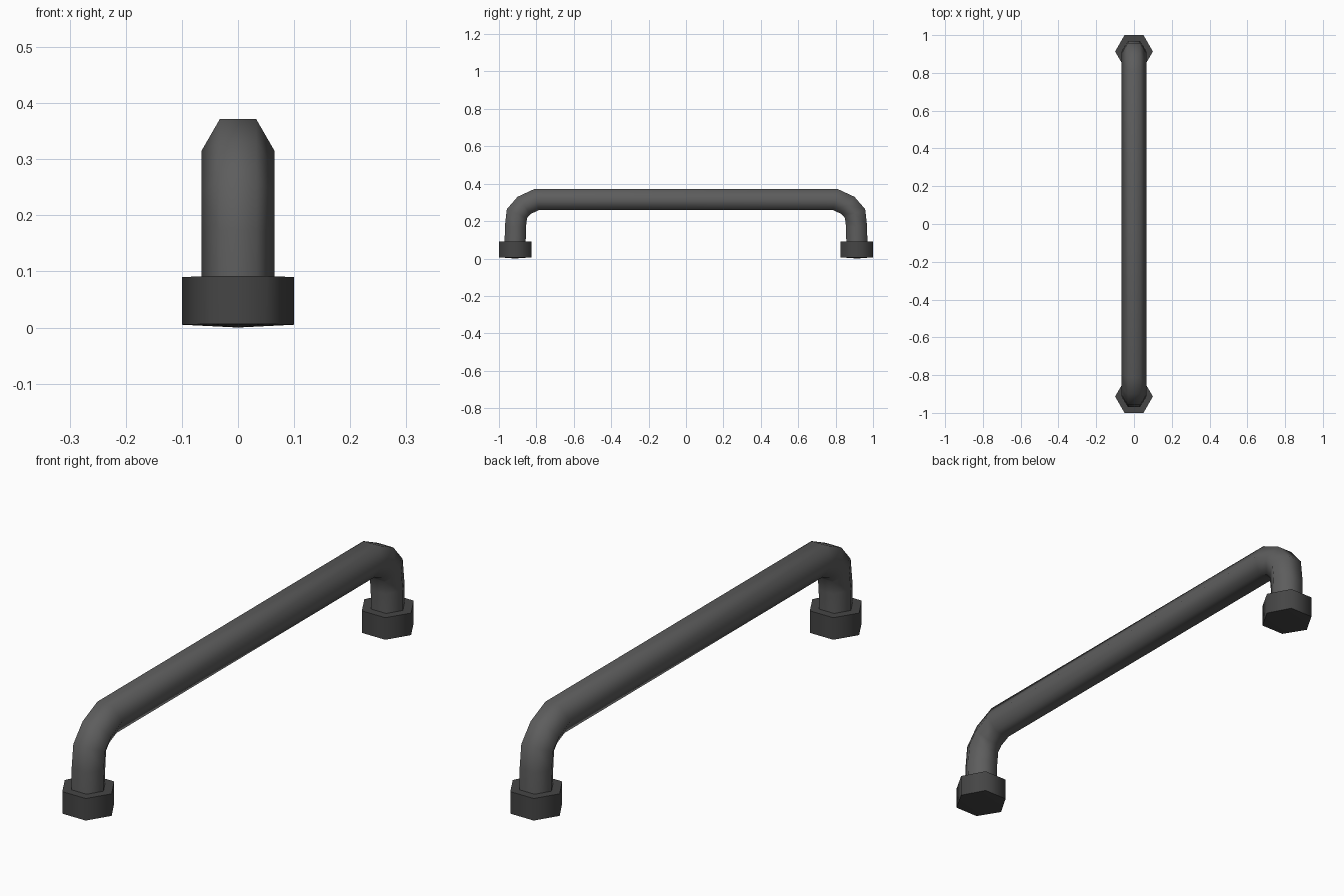
import bpy, bmesh, math
from mathutils import Vector

if "Cube" in bpy.data.objects:
    bpy.data.objects.remove(bpy.data.objects["Cube"])


def material(name, grey):
    m = bpy.data.materials.new(name)
    m.diffuse_color = (grey, grey, grey, 1)
    m.use_nodes = True
    m.node_tree.nodes["Principled BSDF"].inputs["Base Color"].default_value = m.diffuse_color
    return m


def finish(name, bm, mat):
    bmesh.ops.recalc_face_normals(bm, faces=bm.faces)
    me = bpy.data.meshes.new(name)
    bm.to_mesh(me)
    bm.free()
    ob = bpy.data.objects.new(name, me)
    bpy.context.collection.objects.link(ob)
    me.materials.append(mat)
    bpy.ops.object.select_all(action='DESELECT')
    ob.select_set(True)
    bpy.context.view_layer.objects.active = ob
    bpy.ops.object.shade_smooth_by_angle(angle=math.radians(65))
    return ob


def skin(bm, rings):
    for a, b in zip(rings, rings[1:]):
        for i in range(6):
            j = (i + 1) % 6
            bm.faces.new((a[i], a[j], b[j], b[i]))


HEX = [(math.cos(i * math.pi / 3), math.sin(i * math.pi / 3)) for i in range(6)]
bar_grey = material("bar_grey", 0.11)
nut_grey = material("nut_grey", 0.06)

# Bent hexagonal bar: half path (y, z), mirrored to the other end
half = [(0.914, 0.05), (0.912, 0.17), (0.904, 0.24), (0.866, 0.284), (0.799, 0.315)]
path = [Vector((0, -y, z)) for y, z in half]
path += [Vector((0, y, z)) for y, z in reversed(half)]
X = Vector((1, 0, 0))
R = 0.065
bm = bmesh.new()
rings = []
for i, p in enumerate(path):
    d_in = (p - path[max(i - 1, 0)]).normalized()
    d_out = (path[min(i + 1, len(path) - 1)] - p).normalized()
    if i == 0:
        d_in = d_out = Vector((0, 0, 1))
    if i == len(path) - 1:
        d_in = d_out = Vector((0, 0, -1))
    t = (d_in + d_out).normalized()
    n = X.cross(t) / t.dot(d_in)          # mitred section direction
    rings.append([bm.verts.new(p + X * c * R + n * s * R) for c, s in HEX])
skin(bm, rings)
bm.faces.new(rings[0])
bm.faces.new(rings[-1])
finish("handle_bar", bm, bar_grey)

# Hexagonal end nuts with a very shallow pointed underside
for side, label in ((-1, "front"), (1, "back")):
    bm = bmesh.new()
    cy = side * 0.9134
    rings = [[bm.verts.new((c * 0.1, cy + s * 0.1, z - 0.003 * abs(c))) for c, s in HEX]
             for z in (0.008, 0.093)]
    skin(bm, rings)
    tip = bm.verts.new((0, cy, 0))
    cap = bm.verts.new((0, cy, 0.092))
    for ring, centre in zip(rings, (tip, cap)):
        for i in range(6):
            bm.faces.new((ring[i], ring[(i + 1) % 6], centre))
    finish(label + "_nut", bm, nut_grey)
